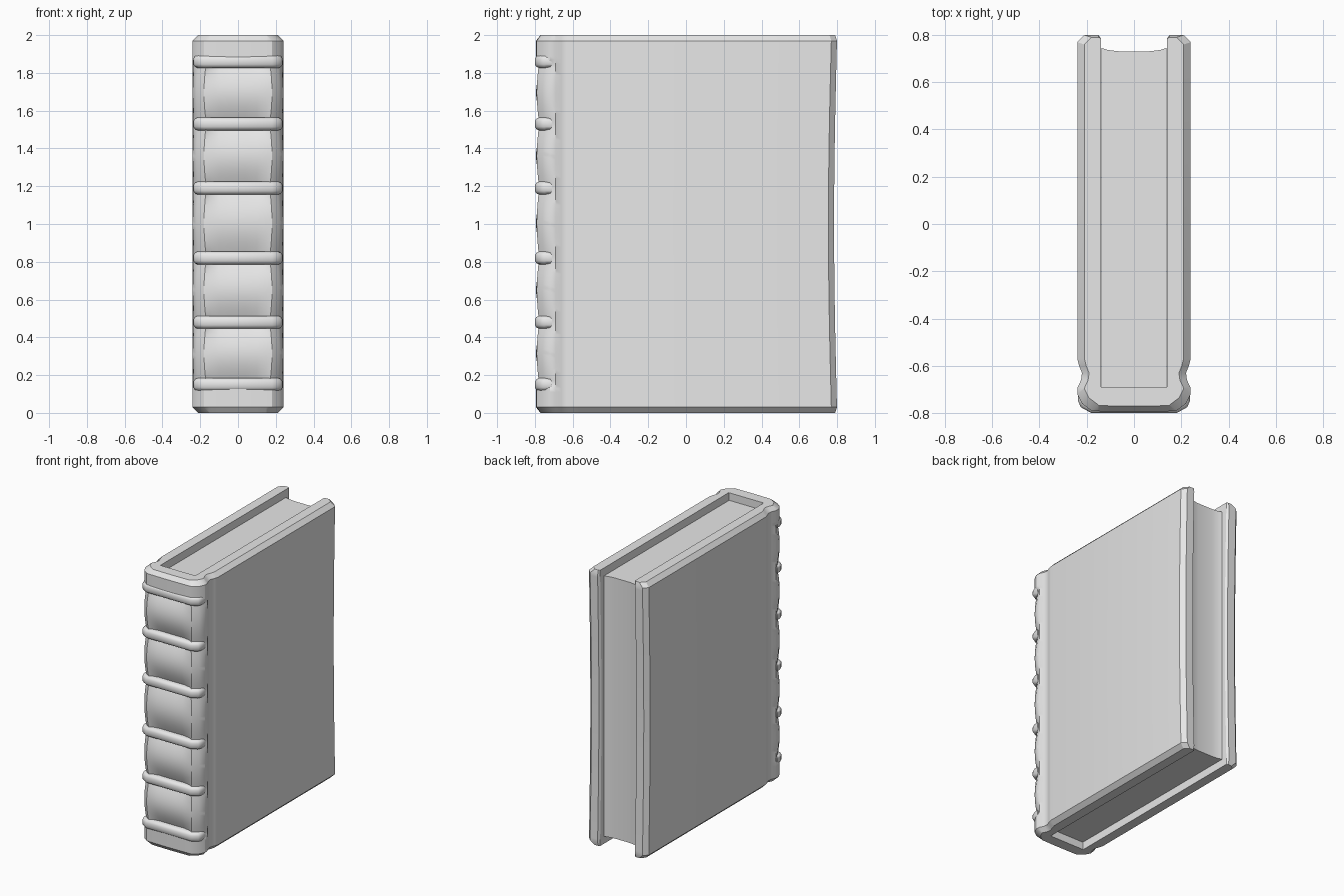
import bpy, bmesh
from math import sin, pi, radians

if "Cube" in bpy.data.objects:
    bpy.data.objects.remove(bpy.data.objects["Cube"], do_unlink=True)

grey = bpy.data.materials.new("plain grey")
grey.use_nodes = True
grey.diffuse_color = (0.8, 0.8, 0.8, 1)
grey.node_tree.nodes["Principled BSDF"].inputs["Base Color"].default_value = (0.8, 0.8, 0.8, 1)


def mirrored(half):
    """Close a half outline that runs from +x towards the middle."""
    return half + [(-x, y) for x, y in reversed(half)]


def loft(name, rings, angle=30):
    """Skin a stack of (z, outline) rings and cap both ends."""
    bm = bmesh.new()
    loops = [[bm.verts.new((x, y, z)) for x, y in pts] for z, pts in rings]
    for low, high in zip(loops, loops[1:]):
        for i in range(len(low)):
            j = (i + 1) % len(low)
            bm.faces.new((low[i], low[j], high[j], high[i]))
    bm.faces.new(loops[0][::-1])
    bm.faces.new(loops[-1])
    bmesh.ops.recalc_face_normals(bm, faces=bm.faces)
    mesh = bpy.data.meshes.new(name)
    bm.to_mesh(mesh)
    bm.free()
    mesh.materials.append(grey)
    obj = bpy.data.objects.new(name, mesh)
    bpy.context.collection.objects.link(obj)
    bpy.ops.object.select_all(action="DESELECT")
    obj.select_set(True)
    bpy.context.view_layer.objects.active = obj
    bpy.ops.object.shade_smooth_by_angle(angle=radians(angle))
    return obj


BANDS = [0.15, 0.48, 0.82, 1.19, 1.53, 1.86]

# Cover: U-shaped section with hinge grooves, padded spine panels and bowed fore edges
OUTER = [(0.15, 0.8), (0.21, 0.8), (0.24, 0.77), (0.24, -0.57), (0.232, -0.6),
         (0.22, -0.63), (0.224, -0.66), (0.238, -0.69), (0.24, -0.72), (0.22, -0.76),
         (0.18, -0.79), (0.15, -0.792), (0.1, -0.793), (0.04, -0.794)]
INNER = [(0.14, -0.69), (0.14, 0.785)]


def recess(z):
    for a, b in zip(BANDS, BANDS[1:]):
        if a <= z <= b:
            return 1 - sin(pi * (z - a) / (b - a))
    return 0


def cover_ring(z, inset=0):
    dent = recess(z)
    bow = 0.016 * sin(pi * z / 2)
    outer = []
    for x, y in OUTER:
        if y > 0.7:
            y -= bow + inset * 0.35
        elif y < -0.7:
            weight = 1 if x < 0.12 else 0.7 if x < 0.17 else 0.25
            y += 0.05 * dent * weight + inset * 0.8
            x -= 0.012 * dent if x > 0.17 else 0
        if x > 0.17:
            x -= inset
        outer.append((x, y))
    right = [(x, y - bow if y > 0 else y) for x, y in INNER[::-1]] + outer
    spine_inside = [(-0.14, -0.69), (0.14, -0.69)]
    left = [(-x, y) for x, y in reversed(outer)]
    return right[1:2] + [right[0]] + outer + left + [(-0.14, right[0][1])] + spine_inside[:1]


heights = [0.03 + 1.94 * i / 96 for i in range(97)]
rings = [(0, cover_ring(0, 0.03))] + [(z, cover_ring(z)) for z in heights]
loft("cover", rings + [(2, cover_ring(2, 0.03))])

# Page block with a hollow fore edge
PAGES = mirrored([(0.137, -0.7), (0.137, 0.745), (0.11, 0.736), (0.06, 0.73)])
loft("page_block", [(0.055, PAGES), (1.945, PAGES)])

# Raised bands across the spine
def band_outline(inset):
    return mirrored([(0.236 - inset, -0.71 - inset), (0.236 - inset, -0.75),
                     (0.225 - inset, -0.775 + inset * 0.5), (0.18, -0.8 + inset)])


for n, z in enumerate(BANDS, 1):
    steps = [(-0.034, 0.022), (-0.028, 0.008), (-0.015, 0), (0.015, 0), (0.028, 0.008), (0.034, 0.022)]
    loft(f"spine_band_{n}", [(z + dz, band_outline(inset)) for dz, inset in steps], 50)
